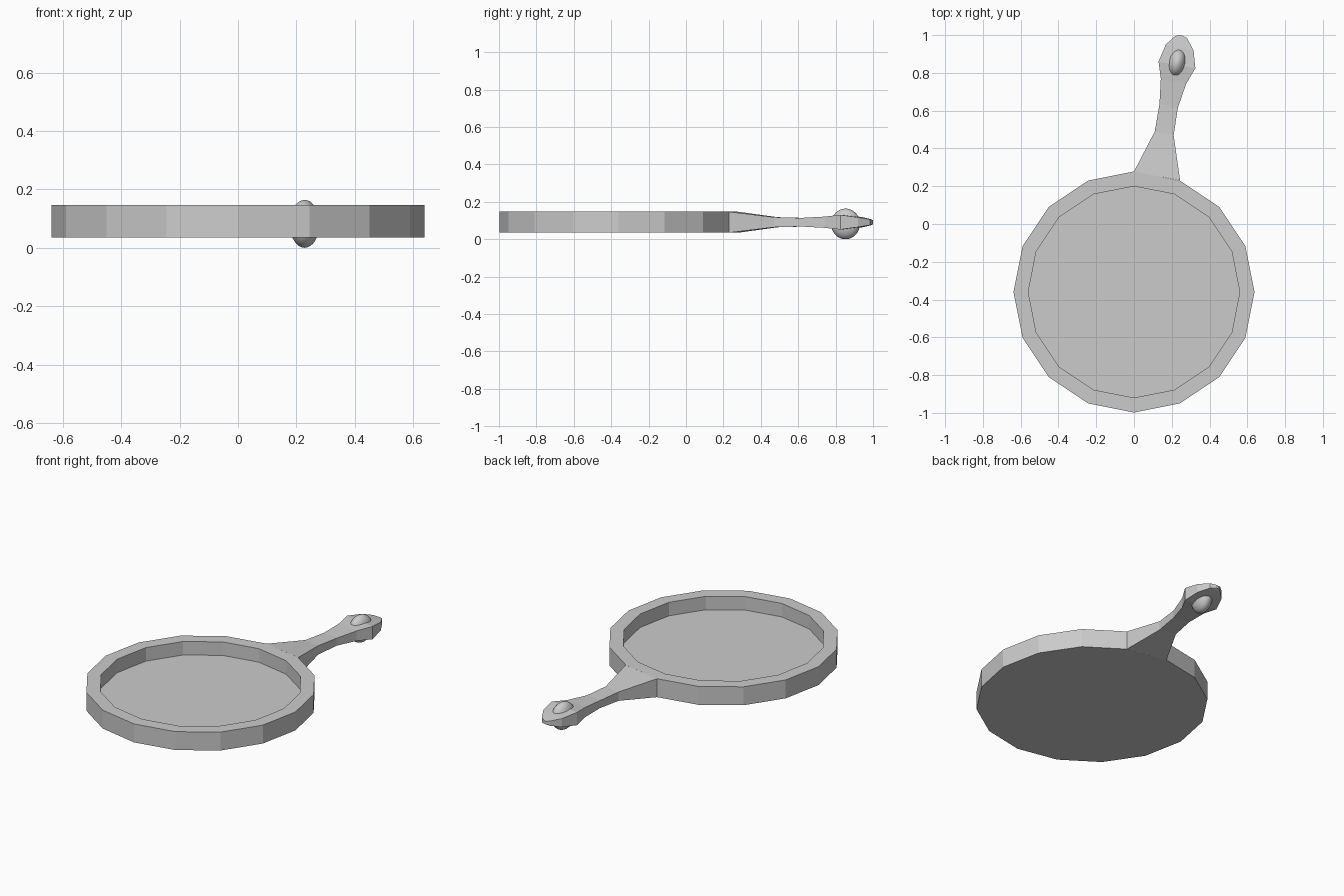
import bpy, bmesh, math

if "Cube" in bpy.data.objects:
    bpy.data.objects.remove(bpy.data.objects["Cube"])

N = 16                       # sides of the pan
R_OUT, R_IN = 0.638, 0.56
Z_BOT, Z_FLOOR, Z_TOP = 0.035, 0.065, 0.147
CY = -0.36
ZC = 0.091                   # handle mid height


def make(name, bm):
    bmesh.ops.recalc_face_normals(bm, faces=bm.faces)
    me = bpy.data.meshes.new(name)
    bm.to_mesh(me)
    bm.free()
    ob = bpy.data.objects.new(name, me)
    bpy.context.collection.objects.link(ob)
    return ob


def loft(name, rings):
    """Bridge closed rings of equal length and cap both ends."""
    bm = bmesh.new()
    vs = [[bm.verts.new(p) for p in r] for r in rings]
    for a, b in zip(vs, vs[1:]):
        for i in range(len(a)):
            j = (i + 1) % len(a)
            bm.faces.new((a[i], a[j], b[j], b[i]))
    bm.faces.new(vs[0])
    bm.faces.new(vs[-1])
    return make(name, bm)


def circle(r, z):
    return [(r * math.cos(math.tau * i / N), CY + r * math.sin(math.tau * i / N), z)
            for i in range(N)]


# pan: underside, outer wall, rim, inner wall, floor
loft("pan", [circle(R_OUT, Z_BOT), circle(R_OUT, Z_TOP),
             circle(R_IN, Z_TOP), circle(R_IN, Z_FLOOR)])

# handle: left point, right point, half thickness per section
sections = [
    ((0.0, 0.278), (0.244, 0.23), 0.056),
    ((0.11, 0.49), (0.21, 0.47), 0.027),
    ((0.135, 0.635), (0.232, 0.615), 0.023),
    ((0.142, 0.77), (0.276, 0.742), 0.030),
    ((0.13, 0.86), (0.325, 0.825), 0.039),
    ((0.168, 0.95), (0.315, 0.92), 0.026),
    ((0.215, 0.993), (0.28, 0.985), 0.015),
    ((0.235, 1.0), (0.25, 1.0), 0.010),
]
loft("handle", [[(*l, ZC - h), (*r, ZC - h), (*r, ZC + h), (*l, ZC + h)]
                for l, r, h in sections])

# oval boss through the end of the handle
bpy.ops.mesh.primitive_uv_sphere_add(segments=32, ring_count=16, radius=1,
                                     location=(0.228, 0.853, 0.082),
                                     rotation=(0, 0, math.radians(-11)))
boss = bpy.context.object
boss.name = "handle_boss"
boss.scale = (0.05, 0.078, 0.082)
bpy.ops.object.shade_smooth()
